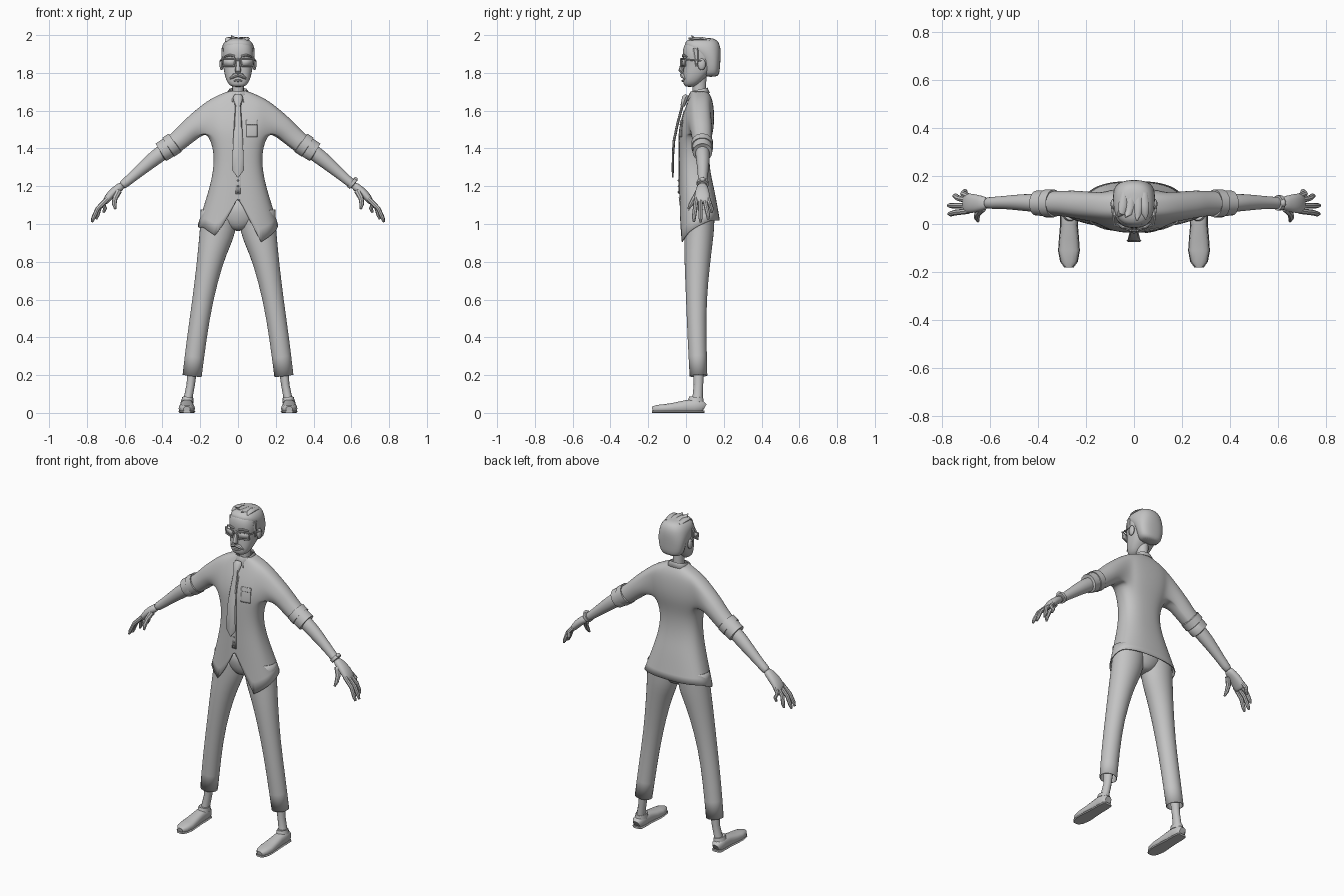
import bpy, bmesh, math
from mathutils import Vector as V

grey = bpy.data.materials.new("plain grey")
grey.diffuse_color = (0.55, 0.55, 0.55, 1)


def spow(a, p):
    return math.copysign(abs(a) ** p, a)


def loft(bm, rings, caps=True):
    rows = [[bm.verts.new(p) for p in r] for r in rings]
    n = len(rows[0])
    for a, b in zip(rows, rows[1:]):
        for i in range(n):
            bm.faces.new((a[i], a[(i + 1) % n], b[(i + 1) % n], b[i]))
    if caps:
        bm.faces.new(rows[0])
        bm.faces.new(rows[-1])
    return rows


def tube(bm, stations, side=(1, 0, 0), n=12, p=1.0, caps=True):
    """Sweep an ellipse; a station is x, y, z, radius along side, other radius."""
    pts = [V(s[:3]) for s in stations]
    rings = []
    for i, s in enumerate(stations):
        t = (pts[min(i + 1, len(pts) - 1)] - pts[max(i - 1, 0)]).normalized()
        u = V(side)
        u = (u - t * u.dot(t)).normalized()
        w = t.cross(u)
        ang = [2 * math.pi * k / n for k in range(n)]
        rings.append([pts[i] + u * s[3] * spow(math.cos(a), p)
                      + w * s[4] * spow(math.sin(a), p) for a in ang])
    loft(bm, rings, caps)


def finish(name, bm, mirror=False, sub=0, solid=0.0):
    bmesh.ops.recalc_face_normals(bm, faces=bm.faces[:])
    me = bpy.data.meshes.new(name)
    bm.to_mesh(me)
    bm.free()
    me.materials.append(grey)
    me.polygons.foreach_set("use_smooth", [True] * len(me.polygons))
    if not sub:
        me.set_sharp_from_angle(angle=math.radians(40))
    ob = bpy.data.objects.new(name, me)
    bpy.context.collection.objects.link(ob)
    if mirror:
        ob.modifiers.new("mirror", "MIRROR")
    if sub:
        m = ob.modifiers.new("smooth", "SUBSURF")
        m.levels = m.render_levels = sub
    if solid:
        m = ob.modifiers.new("thickness", "SOLIDIFY")
        m.thickness, m.offset = solid, -1
    return ob


def part(name, *paths, side=(1, 0, 0), n=12, p=1.0, caps=True, mirror=False, sub=0, solid=0.0):
    bm = bmesh.new()
    for path in paths:
        tube(bm, path, side, n, p, caps)
    return finish(name, bm, mirror, sub, solid)


def blob(name, centre, size, mirror=False):
    bm = bmesh.new()
    bmesh.ops.create_uvsphere(bm, u_segments=12, v_segments=8, radius=1)
    for v in bm.verts:
        v.co = V([c + s * q for c, s, q in zip(centre, size, v.co)])
    return finish(name, bm, mirror, 0)


def oval(rx, yf, yb, z, n=24):
    return [V((rx * spow(math.cos(2 * math.pi * k / n), .8),
               (yf + yb) / 2 + (yb - yf) / 2 * spow(math.sin(2 * math.pi * k / n), .8), z))
            for k in range(n)]


# Shirt: body rings (half width, front y, back y, z), with a split front hem
body = [(.214, -.034, .18, 1.0), (.158, -.036, .154, 1.17), (.138, -.036, .134, 1.25),
        (.127, -.037, .123, 1.33), (.134, -.038, .126, 1.41), (.164, -.037, .142, 1.48),
        (.178, -.029, .149, 1.53), (.184, -.015, .15, 1.585), (.18, .006, .144, 1.642),
        (.118, .021, .132, 1.677), (.055, .03, .115, 1.702)]
rings = [oval(*b) for b in body]
hem = [1.14, 1.0, .905, .93, .955, .975, .995, 1.01, 1.02, 1.02, 1.02, 1.02, 1.02]
for k, pt in enumerate(rings[0]):
    d = min(abs(k - 18), 24 - abs(k - 18))
    pt.z = hem[d] + (.035 if 2 <= d <= 4 and pt.x < 0 else 0)
bm = bmesh.new()
crease = bm.verts.layers.float.new("crease_vert")
rows = loft(bm, rings, caps=False)
for k in (16, 18, 20):
    rows[0][k][crease] = 1
# Sleeves grow out of openings in the sides of the body
for s, k0 in ((1, 0), (-1, 12)):
    cols = [(k0 + j) % 24 for j in range(-3, 4)]
    lo, hi = 5, 8
    loop = ([rows[lo][c] for c in cols] + [rows[r][cols[-1]] for r in range(lo + 1, hi)]
            + [rows[hi][c] for c in reversed(cols)]
            + [rows[r][cols[0]] for r in range(hi - 1, lo, -1)])
    inner = [rows[r][c] for r in range(lo + 1, hi) for c in cols[1:-1]]
    bmesh.ops.delete(bm, geom=inner, context="VERTS")
    u, w = V((0, 1, 0)), V((s * .66, 0, .75))
    c0 = V((s * .165, .065, 1.56))
    angs = [math.atan2((v.co - c0).dot(w), (v.co - c0).dot(u)) for v in loop]
    prev = loop
    for x, y, z, r in ((.235, .08, 1.512, .063), (.275, .084, 1.476, .058),
                       (.33, .086, 1.428, .054), (.37, .087, 1.4, .052)):
        new = [bm.verts.new(V((s * x, y, z)) + u * r * math.cos(a) + w * r * math.sin(a))
               for a in angs]
        for i in range(len(loop)):
            j = (i + 1) % len(loop)
            bm.faces.new((prev[i], prev[j], new[j], new[i]))
        prev = new
shirt = finish("shirt", bm, sub=2, solid=.005)

# Rolled cuffs in two layers
part("rolled_cuff",
     [(.332, .086, 1.432, .05, .05), (.334, .086, 1.43, .058, .06), (.368, .086, 1.407, .058, .06),
      (.37, .086, 1.406, .05, .05)],
     [(.362, .086, 1.41, .048, .048), (.364, .086, 1.408, .053, .056),
      (.407, .087, 1.38, .052, .055), (.409, .087, 1.379, .042, .042)],
     side=(0, 1, 0), n=18, mirror=True)

# Collar with two drooping points
droop = [0, -.012, -.034, -.014, 0]
crings = [oval(*c) for c in ((.042, .03, .112, 1.69), (.047, .026, .114, 1.712),
                             (.066, .004, .126, 1.682))]
for i, r in enumerate(crings):
    for k, pt in enumerate(r):
        pt.z += .22 * (pt.y - .07) + (droop[min(abs(k - 18), 4)] if i == 2 else 0)
bm = bmesh.new()
loft(bm, crings, caps=False)
finish("collar", bm, solid=.004)

# Tie
part("tie_knot", [(0, .006, 1.682, .02, .012), (0, -.004, 1.668, .027, .017),
                  (0, -.018, 1.625, .016, .012)], n=8)
part("tie_blade", [(0, -.017, 1.635, .014, .007), (0, -.045, 1.53, .021, .007),
                   (0, -.064, 1.44, .026, .007), (0, -.069, 1.36, .029, .006),
                   (0, -.07, 1.285, .031, .006), (0, -.07, 1.247, .003, .004)], n=8, p=.7)


# Thin cloth plates wrapped onto the shirt front
def plate(name, x0, x1, z0, z1, lift):
    bm = bmesh.new()
    bmesh.ops.create_grid(bm, x_segments=6, y_segments=8, size=.5)
    for v in bm.verts:
        v.co = V((x0 + (v.co.x + .5) * (x1 - x0), -.3, z0 + (v.co.y + .5) * (z1 - z0)))
    ob = finish(name, bm)
    m = ob.modifiers.new("wrap", "SHRINKWRAP")
    m.target, m.wrap_method, m.use_project_y = shirt, "PROJECT", True
    m.use_positive_direction, m.use_negative_direction = True, False
    m.offset = lift
    m = ob.modifiers.new("thickness", "SOLIDIFY")
    m.thickness, m.offset = .004, 0


plate("placket", -.014, .014, 1.16, 1.6, .002)
plate("chest_pocket", .045, .102, 1.46, 1.54, .002)
plate("pocket_flap", .043, .104, 1.525, 1.55, .005)
for z in (1.17, 1.2, 1.23):
    blob("shirt_button", (0, -.04, z), (.005, .004, .005))

# Trousers, ankles and shoes
part("trouser_leg", [(.1, .072, 1.07, .1, .082), (.106, .071, .97, .098, .08),
                     (.125, .066, .9, .086, .076), (.149, .06, .8, .07, .07),
                     (.187, .054, .6, .055, .055), (.218, .058, .4, .053, .051),
                     (.243, .066, .196, .052, .048)], n=16, caps=False, mirror=True, sub=1, solid=.004)
part("trouser_seat", [(0, .065, 1.15, .12, .08), (0, .072, 1.06, .17, .09),
                      (0, .07, .99, .09, .07), (0, .07, .962, .03, .04)], n=16, sub=1)
part("ankle", [(.24, .066, .26, .028, .03), (.25, .066, .15, .022, .025),
               (.262, .062, .09, .023, .027), (.268, .06, .04, .028, .032)], mirror=True)
part("shoe_opening", [(.268, .052, .058, .034, .044), (.266, .054, .082, .029, .038),
                      (.266, .054, .083, .022, .027)], n=14, mirror=True)
foot = [(.097, .02, .05), (.085, .032, .064), (.045, .035, .073), (0, .035, .068),
        (-.06, .04, .055), (-.11, .0435, .047), (-.155, .035, .042), (-.178, .018, .034)]
part("shoe", [(.271, y, h / 2, w, h / 2) for y, w, h in foot], n=14, p=.75, mirror=True)
part("shoe_sole", [(.271, y * 1.015, .006, w + .002, .006) for y, w, h in foot],
     n=8, p=.4, mirror=True)

# Forearms and hands
part("forearm", [(.35, .087, 1.415, .04, .04), (.41, .087, 1.372, .039, .043),
                 (.46, .09, 1.334, .037, .04), (.53, .09, 1.274, .029, .031),
                 (.595, .088, 1.218, .025, .025), (.62, .087, 1.2, .026, .024)],
     side=(0, 1, 0), mirror=True, sub=1)
part("palm", [(.605, .087, 1.21, .024, .022), (.64, .086, 1.185, .034, .023),
              (.672, .086, 1.158, .042, .024), (.7, .086, 1.122, .043, .018),
              (.708, .086, 1.108, .036, .012)], side=(0, 1, 0), p=.85, mirror=True, sub=1)
tips = [(.054, .772, .042, 1.012), (.076, .774, .077, 1.01),
        (.098, .752, .117, 1.025), (.117, .712, .136, 1.06)]
part("fingers", *[[(.69, yb, 1.135, .012, .013),
                   ((.69 + x) / 2 + .012, (yb + y) / 2, (1.135 + z) / 2 + .008, .012, .012),
                   (x - .008, y, z + .022, .011, .011), (x, y, z, .006, .006)]
                  for yb, x, y, z in tips], side=(0, 1, 0), n=8, mirror=True)
part("thumb", [(.632, .066, 1.175, .016, .018), (.652, .044, 1.135, .014, .014),
               (.655, .026, 1.105, .012, .012), (.65, .012, 1.08, .006, .006)],
     side=(0, 1, 0), n=8, mirror=True)
part("watch_strap", [(.598, .088, 1.221, .032, .032), (.612, .088, 1.209, .032, .032)],
     side=(0, 1, 0), n=14)
blob("watch_case", (.622, .088, 1.236), (.012, .016, .012))

# Head and neck
part("neck", [(0, .075, 1.65, .036, .038), (0, .07, 1.71, .031, .036),
              (0, .07, 1.79, .034, .04)], n=14)
bm = bmesh.new()
loft(bm, [oval(*h, n=20) for h in (
    (.03, -.004, .04, 1.725), (.052, -.014, .07, 1.74), (.067, -.016, .1, 1.772),
    (.076, -.015, .14, 1.81), (.081, -.01, .16, 1.855), (.085, -.018, .165, 1.885),
    (.085, -.018, .168, 1.92), (.075, -.008, .16, 1.957), (.05, .02, .14, 1.978))])
finish("head", bm, sub=1)
part("nose", [(0, -.008, 1.875, .009, .008), (0, -.022, 1.84, .011, .01),
              (0, -.027, 1.812, .017, .013), (0, -.018, 1.8, .012, .008)], n=8)
blob("ear", (.087, .083, 1.845), (.011, .021, .031), mirror=True)
part("brow", [(.016, -.016, 1.888, .006, .006), (.045, -.014, 1.894, .008, .007),
              (.073, .004, 1.885, .004, .004)], side=(0, 1, 0), n=8, mirror=True)
part("moustache", [(0, -.021, 1.79, .012, .01), (.02, -.018, 1.785, .013, .012),
                   (.044, -.006, 1.768, .004, .004)], side=(0, 1, 0), n=8, mirror=True)
part("lower_lip", [(-.024, -.01, 1.76, .004, .004), (0, -.017, 1.758, .008, .006),
                   (.024, -.01, 1.76, .004, .004)], side=(0, 1, 0), n=8)

# Glasses: square rims, bridge and side arms
rim = [(.014, -.027, 1.876), (.082, -.004, 1.876), (.078, -.004, 1.836), (.02, -.027, 1.836)]
rods = [(a, b) for a, b in zip(rim, rim[1:] + rim[:1])]
rods += [((0, -.027, 1.866), (.016, -.027, 1.866)), ((.082, -.004, 1.87), (.094, .085, 1.864))]
part("glasses_frame", *[[(*a, .004, .004), (*b, .004, .004)] for a, b in rods],
     side=(.3, .2, .9), n=6, mirror=True)
bm = bmesh.new()
bm.faces.new([bm.verts.new(p) for p in rim])
finish("lens", bm, mirror=True, solid=.002)

# Hair: cap at the back and crown, sideburns, swept strands on top
bm = bmesh.new()
loft(bm, [oval(*h, n=20) for h in (
    (.052, .095, .168, 1.778), (.072, .095, .178, 1.8), (.082, .09, .181, 1.84),
    (.088, .07, .184, 1.885), (.089, .01, .185, 1.92), (.084, -.014, .18, 1.95),
    (.064, .005, .165, 1.976), (.03, .04, .13, 1.986))])
finish("hair", bm, sub=1)
part("sideburn", [(.079, .05, 1.93, .018, .01), (.081, .055, 1.88, .013, .008),
                  (.079, .056, 1.835, .005, .004)], side=(0, 1, 0), n=6, mirror=True)
part("hair_strands", *[[(x0, .13, 1.972, .014, .008), (x0 * .8 + x1 * .2, .08, 1.981, .02, .01),
                        ((x0 + x1) / 2, .045, 1.98, .016, .009), (x1, y1, z1, .002, .002)]
                       for x0, x1, y1, z1 in ((-.01, -.036, .028, 1.998), (.02, .012, .012, 1.985),
                                              (.042, .05, .02, 1.972), (-.04, -.066, .03, 1.965))], n=8)
